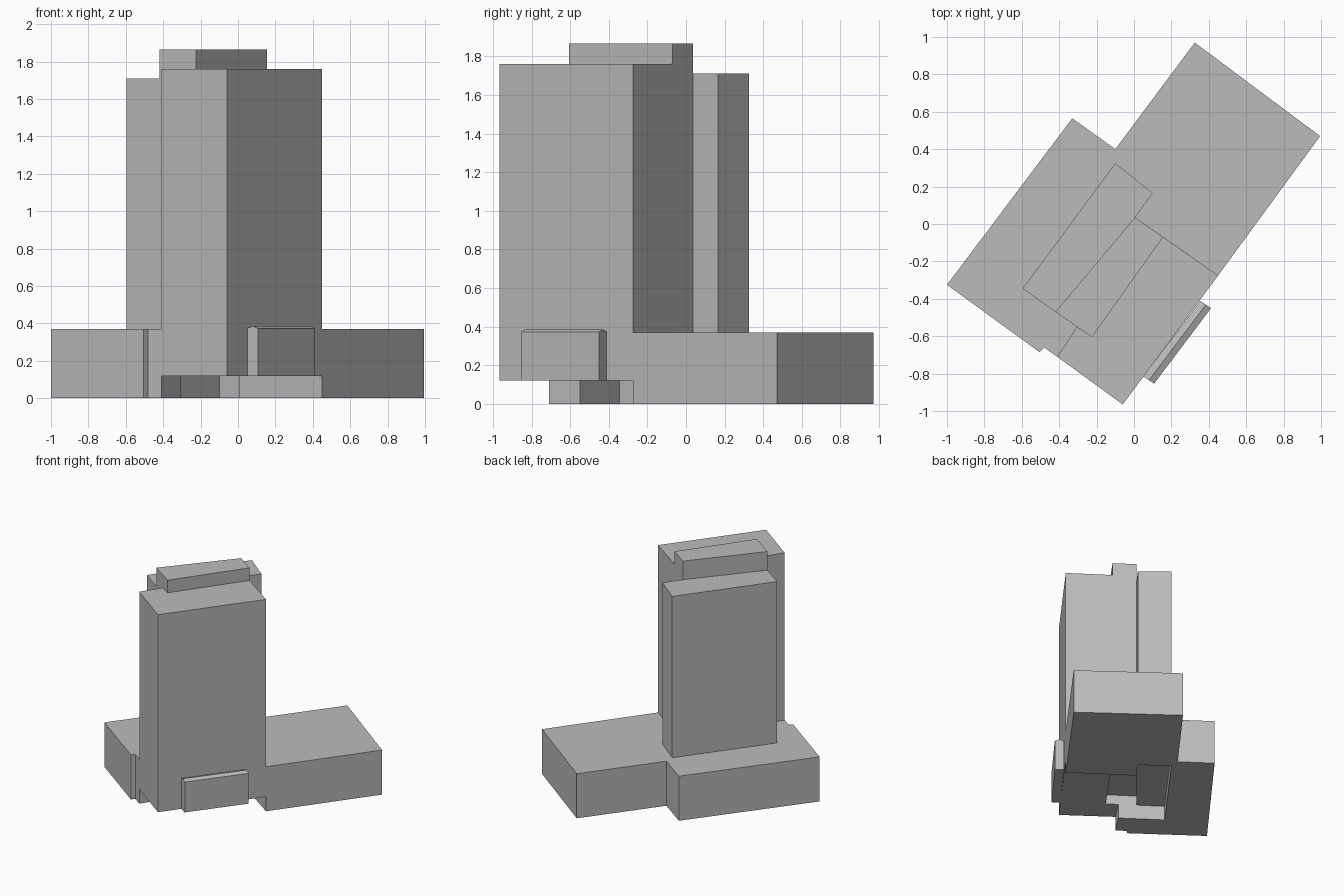
import bpy
import bmesh

if "Cube" in bpy.data.objects:
    bpy.data.objects.remove(bpy.data.objects["Cube"], do_unlink=True)

# One plain grey for the whole massing model
grey = bpy.data.materials.new("concrete_grey")
grey.use_nodes = True
colour = (0.5, 0.5, 0.5, 1)
grey.diffuse_color = colour
grey.node_tree.nodes["Principled BSDF"].inputs["Base Color"].default_value = colour


def finish(name, bm):
    bmesh.ops.recalc_face_normals(bm, faces=bm.faces)
    mesh = bpy.data.meshes.new(name)
    bm.to_mesh(mesh)
    bm.free()
    mesh.materials.append(grey)
    obj = bpy.data.objects.new(name, mesh)
    bpy.context.collection.objects.link(obj)
    return obj


def prism(name, outline, bottom, top):
    """Extrude a plan outline between two heights."""
    bm = bmesh.new()
    face = bm.faces.new([bm.verts.new((x, y, bottom)) for x, y in outline])
    new = bmesh.ops.extrude_face_region(bm, geom=[face])["geom"]
    verts = [v for v in new if isinstance(v, bmesh.types.BMVert)]
    bmesh.ops.translate(bm, verts=verts, vec=(0, 0, top - bottom))
    return finish(name, bm)


# Shared plan corners
front_west = (-0.41, -0.71)
tower_east = (0.45, -0.275)
inner_front = (-0.305, -0.55)
core_front = (-0.225, -0.605)
core_east = (0.155, -0.07)
core_back = (0.005, 0.035)
core_west = (-0.42, -0.47)
rear_front = (-0.595, -0.345)
rear_back = (-0.10, 0.325)
rear_east = (0.10, 0.165)

# Podium wraps round the open undercroft below the towers
prism("podium", [
    (-1, -0.325), (-0.505, -0.685), (-0.48, -0.66), front_west, inner_front,
    rear_front, rear_back, rear_east, core_back, tower_east,
    (0.995, 0.47), (0.325, 0.97), (-0.10, 0.40), (-0.33, 0.565)], 0, 0.37)

# Two slabs with a taller lift core between them
prism("front_tower", [front_west, (-0.06, -0.965), tower_east,
                      core_east, core_front, inner_front], 0.12, 1.76)
prism("rear_tower", [rear_front, core_west, core_back,
                     rear_east, rear_back], 0.12, 1.71)
prism("lift_core", [core_front, core_east, core_back, core_west], 0.2, 1.865)

# Projecting entrance bay with a shallow ridged top
bm = bmesh.new()
section = [(0.05, -0.815, 0.12), (0.108, -0.853, 0.12), (0.108, -0.853, 0.372),
           (0.08, -0.835, 0.386), (0.05, -0.815, 0.374)]
end = bm.faces.new([bm.verts.new(p) for p in section])
new = bmesh.ops.extrude_face_region(bm, geom=[end])["geom"]
bmesh.ops.translate(bm, vec=(0.304, 0.403, 0),
                    verts=[v for v in new if isinstance(v, bmesh.types.BMVert)])
finish("entrance_bay", bm)
